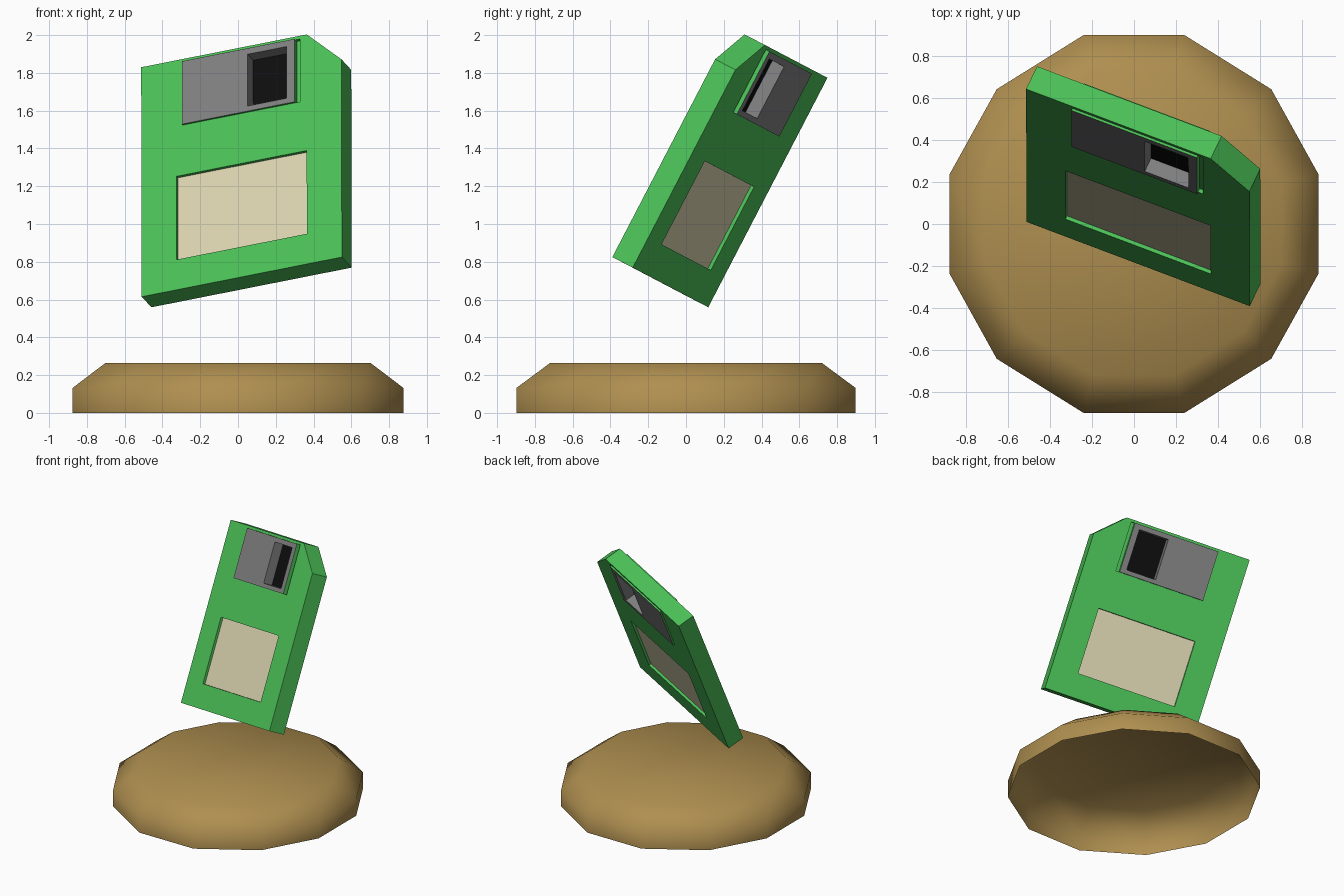
import bpy, bmesh
from mathutils import Vector, Matrix

if "Cube" in bpy.data.objects:
    bpy.data.objects.remove(bpy.data.objects["Cube"])


def material(name, rgb):
    m = bpy.data.materials.new(name)
    m.diffuse_color = (*rgb, 1)
    m.use_nodes = True
    m.node_tree.nodes["Principled BSDF"].inputs["Base Color"].default_value = m.diffuse_color
    return m


green = material("green plastic", (0.07, 0.53, 0.095))
cream = material("cream label", (0.70, 0.65, 0.43))
grey = material("grey metal", (0.21, 0.21, 0.21))
black = material("black film", (0.004, 0.004, 0.004))
brown = material("brown stand", (0.43, 0.275, 0.08))

# Tilted frame of the disk: u = width, v = height, n = out of the front face
u = Vector((1.06, -0.40, 0.21)).normalized()
v = Vector((0, 0.63, 1.215))
v = (v - u * v.dot(u)).normalized()
n = u.cross(v)
FRAME = Matrix.Translation((-0.51, 0.01, 0.615)) @ Matrix((u, v, n)).transposed().to_4x4()
W, H, T = 1.152, 1.369, 0.132


def add(name, bm, mats, frame=FRAME):
    bmesh.ops.recalc_face_normals(bm, faces=bm.faces)
    me = bpy.data.meshes.new(name)
    bm.to_mesh(me)
    bm.free()
    for m in mats:
        me.materials.append(m)
    ob = bpy.data.objects.new(name, me)
    ob.matrix_world = frame
    bpy.context.collection.objects.link(ob)
    return ob


def prism(name, pts, z0, z1, mat):
    bm = bmesh.new()
    lo = [bm.verts.new((x, y, z0)) for x, y in pts]
    hi = [bm.verts.new((x, y, z1)) for x, y in pts]
    bm.faces.new(lo)
    bm.faces.new(hi)
    for i in range(len(pts)):
        j = (i + 1) % len(pts)
        bm.faces.new((lo[i], lo[j], hi[j], hi[i]))
    return add(name, bm, [mat])


def rect(x0, x1, y0, y1):
    return [(x0, y0), (x1, y0), (x1, y1), (x0, y1)]


# Disk body with one clipped corner
body = prism("disk_body", [(0, 0), (W, 0), (W, 1.18), (0.953, H), (0, H)], -T, 0, green)


def cut(name, pts, z0, z1):
    c = prism(name, pts, z0, z1, green)
    c.hide_render = True
    c.hide_viewport = True
    c.display_type = 'WIRE'
    mod = body.modifiers.new(name, 'BOOLEAN')
    mod.operation = 'DIFFERENCE'
    mod.solver = 'EXACT'
    mod.object = c


SHUT = rect(0.239, 0.887, 0.975, 1.35)
HOLE = rect(0.617, 0.842, 1.006, 1.314)
LABEL = rect(0.201, 0.951, 0.18, 0.677)
GROOVE = rect(0.88, 0.913, 0.975, 1.35)

# Recesses for labels and shutter grooves on both sides, and the shutter slot
cut("shutter_slot_cutter", SHUT, -T - 0.1, 0.1)
for side, z, s in (("front", 0, 1), ("back", -T, -1)):
    cut(side + "_label_cutter", LABEL, z - s * 0.023, z + s * 0.1)
    cut(side + "_groove_cutter", GROOVE, z - s * 0.02, z + s * 0.1)
    prism(side + "_label", LABEL, z - s * 0.024, z - s * 0.019, cream)

# Shutter: slightly proud frame with a window, green outer edges
bm = bmesh.new()
z0, z1 = -T - 0.012, 0.012
ring = {(k, z): [bm.verts.new((x, y, z)) for x, y in pts]
        for k, pts in (("out", SHUT), ("in", HOLE)) for z in (z0, z1)}
for i in range(4):
    j = (i + 1) % 4
    for a, b, mi in ((("out", z0), ("in", z0), 0), (("out", z1), ("in", z1), 0),
                     (("in", z0), ("in", z1), 0), (("out", z0), ("out", z1), 1)):
        f = bm.faces.new((ring[a][i], ring[a][j], ring[b][j], ring[b][i]))
        f.material_index = mi
add("shutter", bm, [grey, green])

# Magnetic film seen through the shutter window
prism("film", HOLE, -T / 2 - 0.002, -T / 2 + 0.002, black)

# Twelve-sided stand, open underneath
quarter = [(0.876, 0.236), (0.652, 0.64), (0.238, 0.898)]
outline = quarter + [(-x, y) for x, y in reversed(quarter)]
outline += [(-x, -y) for x, y in outline]
bm = bmesh.new()
rings = [[bm.verts.new((x * s, y * s, z)) for x, y in outline]
         for s, z in ((1, 0), (1, 0.132), (0.8, 0.265))]
for lo, hi in zip(rings, rings[1:]):
    for i in range(12):
        j = (i + 1) % 12
        bm.faces.new((lo[i], lo[j], hi[j], hi[i]))
bm.faces.new(rings[-1])
for f in bm.faces:
    f.smooth = True
add("stand", bm, [brown], Matrix.Identity(4))
